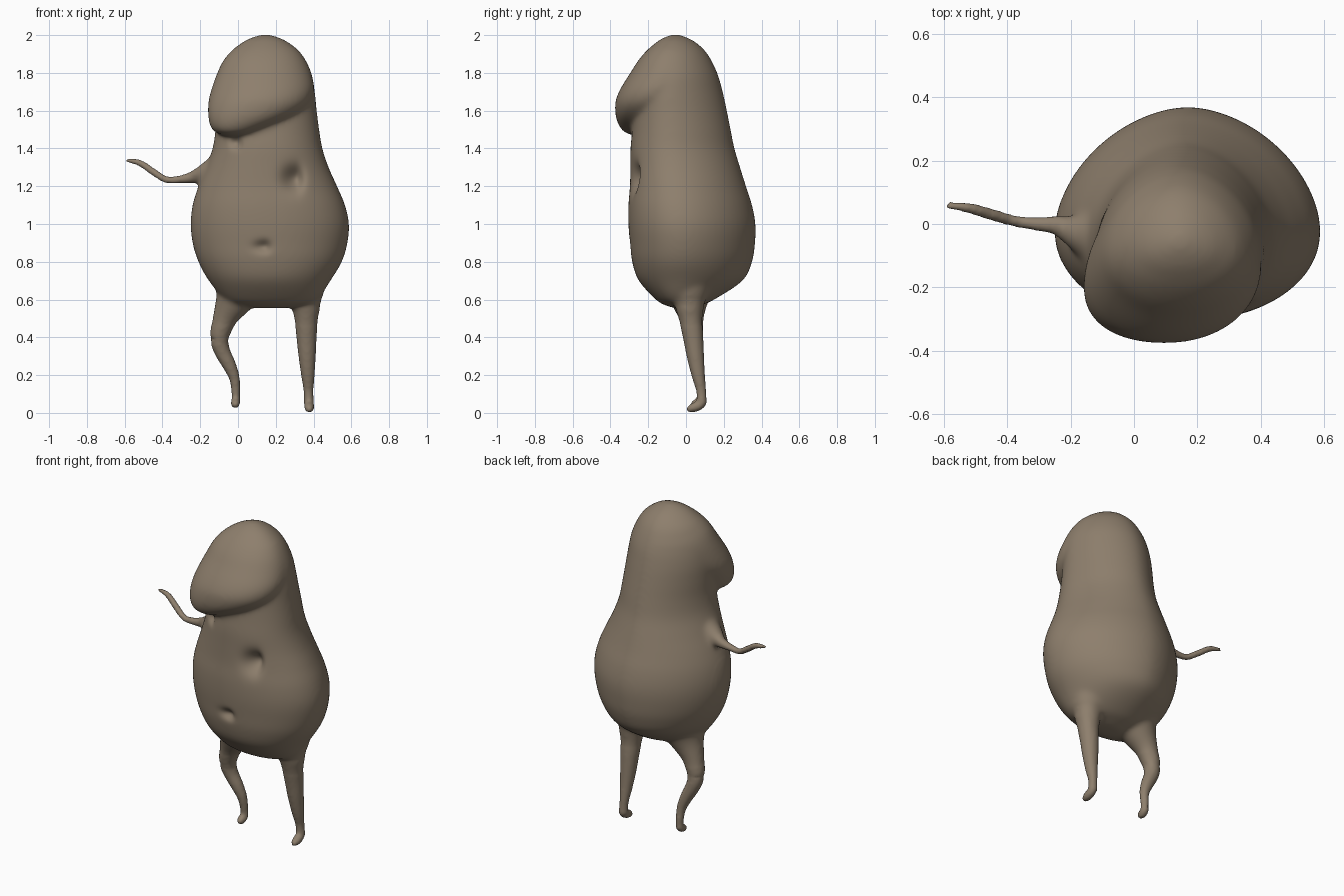
import bpy, bmesh, math
from mathutils import Vector, Matrix

if "Cube" in bpy.data.objects:
    bpy.data.objects.remove(bpy.data.objects["Cube"], do_unlink=True)

bm = bmesh.new()


def smooth_rows(rows, steps=5):
    """Catmull-Rom interpolation of rows of numbers."""
    out = []
    for i in range(len(rows) - 1):
        a, b, c, d = (rows[min(max(i + k, 0), len(rows) - 1)] for k in (-1, 0, 1, 2))
        for s in range(steps):
            t = s / steps
            out.append([q + 0.5 * t * (r - p + t * (2 * p - 5 * q + 4 * r - u + t * (3 * (q - r) + u - p)))
                        for p, q, r, u in zip(a, b, c, d)])
    return out + [list(rows[-1])]


def skin(rings):
    """Closed skin over a list of rings of points."""
    loops = [[bm.verts.new(p) for p in ring] for ring in rings]
    for a, b in zip(loops, loops[1:]):
        for i in range(len(a)):
            j = (i + 1) % len(a)
            bm.faces.new((a[i], a[j], b[j], b[i]))
    bm.faces.new(loops[0][::-1])
    bm.faces.new(loops[-1])


def lump(profile):
    """Egg-shaped stack along rows of z, left, right, front and back edge."""
    rings = []
    for z, x0, x1, y0, y1 in smooth_rows(profile):
        mid = y0 + (y1 - y0) * .42
        ring = []
        for k in range(64):
            c, s = math.cos(k * math.tau / 64), math.sin(k * math.tau / 64)
            n = 1.12 if s > 0 else .96
            ring.append(((x0 + x1) / 2 + (x1 - x0) / 2 * math.copysign(abs(c) ** n, c),
                         mid + (y1 - mid if s > 0 else mid - y0) * math.copysign(abs(s) ** n, s), z))
        rings.append(ring)
    skin(rings)


def limb(path):
    """Tapered tube along rows of x, y, z, radius."""
    rows = smooth_rows(path)
    pts = [Vector(r[:3]) for r in rows]
    rings = []
    for i, row in enumerate(rows):
        way = pts[min(i + 1, len(pts) - 1)] - pts[max(i - 1, 0)]
        turn = Vector((0, 0, 1)).rotation_difference(way.normalized())
        rings.append([pts[i] + turn @ Vector((math.cos(a), math.sin(a), 0)) * row[3]
                      for a in (k * math.tau / 20 for k in range(20))])
    skin(rings)


def foot(centre, size):
    """Small ellipsoid with its toe tipped down."""
    m = Matrix.Translation(centre) @ Matrix.Rotation(.35, 4, 'X') @ Matrix.Diagonal((*size, 1))
    bmesh.ops.create_uvsphere(bm, u_segments=32, v_segments=20, radius=1, matrix=m)


# Torso
lump([
    (.555, .08, .26, -.06, .03), (.57, .01, .34, -.11, .08), (.6, -.07, .42, -.16, .15),
    (.7, -.155, .49, -.25, .30), (.8, -.21, .55, -.285, .35), (.9, -.24, .58, -.297, .366),
    (1.0, -.25, .588, -.305, .368), (1.1, -.24, .567, -.305, .35), (1.2, -.21, .525, -.297, .318),
    (1.3, -.17, .48, -.295, .287), (1.4, -.135, .447, -.294, .257), (1.5, -.12, .43, -.285, .237),
    (1.6, -.12, .417, -.28, .217), (1.7, -.12, .407, -.28, .195), (1.8, -.1, .388, -.26, .166),
    (1.9, -.05, .337, -.215, .115), (1.96, .02, .27, -.16, .055), (1.99, .08, .21, -.11, .0),
    (2.003, .125, .165, -.07, -.04)])

# Head overhanging the front, its lower edge rising to one side
lump([
    (1.468, -.07, .03, -.28, -.12), (1.485, -.12, .09, -.325, -.08), (1.515, -.146, .17, -.352, -.04),
    (1.56, -.157, .27, -.37, .0), (1.61, -.16, .345, -.376, .06), (1.66, -.155, .387, -.371, .12),
    (1.72, -.139, .402, -.345, .155), (1.8, -.11, .388, -.295, .164), (1.87, -.075, .357, -.25, .13),
    (1.93, -.02, .31, -.196, .085), (1.98, .06, .23, -.13, .02), (2.003, .125, .165, -.07, -.04)])

# Arm
limb([(-.02, -.04, 1.27, .13), (-.12, -.035, 1.268, .1), (-.18, -.025, 1.262, .06),
      (-.24, -.005, 1.248, .032), (-.31, .0, 1.236, .021), (-.38, .01, 1.235, .018),
      (-.45, .03, 1.277, .019), (-.52, .05, 1.323, .017), (-.59, .06, 1.338, .011)])

# Bent leg and straight leg
limb([(.02, .02, .7, .15), (-.02, .02, .6, .105), (-.07, .03, .5, .066), (-.098, .04, .4, .051),
      (-.085, .05, .33, .043), (-.045, .06, .25, .036), (-.018, .07, .18, .028),
      (-.012, .08, .1, .023), (-.012, .078, .055, .024)])
limb([(.34, .02, .7, .14), (.358, .018, .6, .092), (.361, .025, .5, .064), (.363, .038, .4, .054),
      (.366, .05, .3, .046), (.37, .065, .2, .036), (.373, .08, .12, .027), (.376, .084, .05, .027)])

# Feet
foot((-.014, .062, .052), (.025, .04, .025))
foot((.377, .054, .033), (.027, .056, .026))

mesh = bpy.data.meshes.new("potato_creature")
bmesh.ops.recalc_face_normals(bm, faces=bm.faces)
bm.to_mesh(mesh)
bm.free()
creature = bpy.data.objects.new("potato_creature", mesh)
bpy.context.collection.objects.link(creature)
bpy.context.view_layer.objects.active = creature
creature.select_set(True)


def apply(kind, **settings):
    mod = creature.modifiers.new(kind.title(), kind)
    for key, value in settings.items():
        setattr(mod, key, value)
    bpy.ops.object.modifier_apply(modifier=mod.name)


# Fuse the parts, then soften the torso more than the thin limbs
apply('REMESH', mode='VOXEL', voxel_size=.01)
group = creature.vertex_groups.new(name="torso")
group.add([v.index for v in creature.data.vertices if v.co.x > -.23 and v.co.z > .46], 1, 'REPLACE')
apply('SMOOTH', factor=.5, iterations=24, vertex_group="torso")
apply('SMOOTH', factor=.5, iterations=4)

# Soft dents in the front, steeper on one side: x, z, width, height, depth
for x, z, w, h, depth in ((.305, 1.24, .05, .062, .06), (.14, .88, .042, .03, .03),
                          (-.005, 1.43, .028, .03, .028)):
    for v in creature.data.vertices:
        if v.co.y < -.08:
            side = w * (1.25 if v.co.x < x else .75)
            d = ((v.co.x - x) / side) ** 2 + ((v.co.z - z) / h) ** 2
            v.co.y += depth * math.exp(-d)

# Skin colour
skin_mat = bpy.data.materials.new("potato_brown")
skin_mat.use_nodes = True
colour = (.27, .212, .152, 1)
skin_mat.diffuse_color = colour
skin_mat.node_tree.nodes["Principled BSDF"].inputs["Base Color"].default_value = colour
creature.data.materials.clear()
creature.data.materials.append(skin_mat)
bpy.ops.object.shade_smooth()
